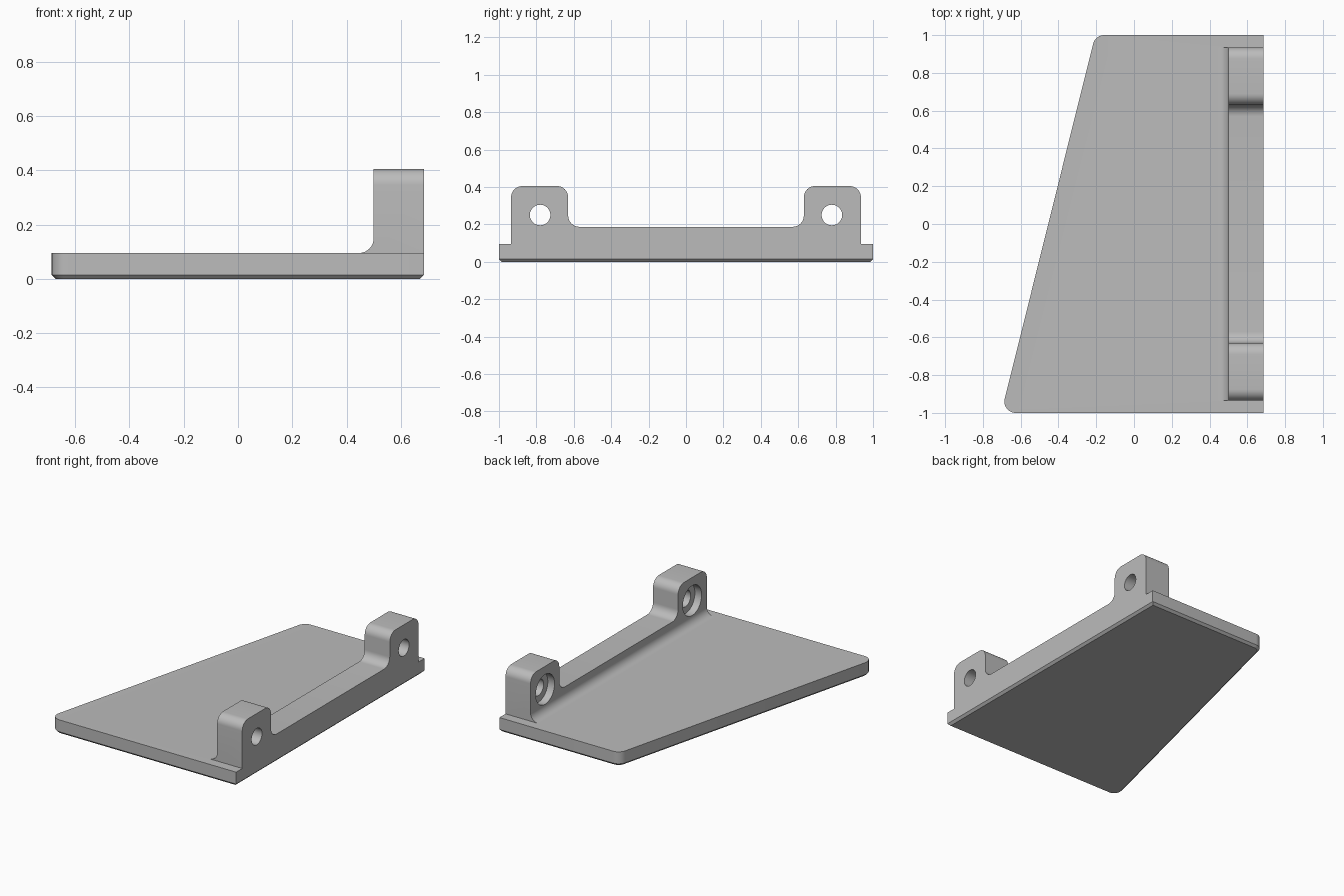
import bpy, bmesh, math
from mathutils import Vector

cube = bpy.data.objects.get("Cube")
if cube:
    bpy.data.objects.remove(cube)

grey = bpy.data.materials.new("plain grey")
grey.use_nodes = True
colour = (0.5, 0.5, 0.5, 1)
grey.diffuse_color = colour
grey.node_tree.nodes["Principled BSDF"].inputs["Base Color"].default_value = colour

RIGHT, HALF_Y = 0.686, 1.0
PLATE_TOP, CHAMFER = 0.095, 0.015
WALL, WALL_Y = 0.5, 0.935          # inner face and half length of the rail
SEAT = 0.05                        # how deep the rail is sunk before joining


def rounded(corners, steps=10):
    """Turn (a, b, radius) corners into an outline with arcs."""
    out = []
    for i, (a, b, r) in enumerate(corners):
        p = Vector((a, b))
        if not r:
            out.append(p)
            continue
        u = (Vector(corners[i - 1][:2]) - p).normalized()
        v = (Vector(corners[(i + 1) % len(corners)][:2]) - p).normalized()
        half = u.angle(v) / 2
        centre = p + (u + v).normalized() * r / math.sin(half)
        start = p + u * r / math.tan(half) - centre
        end = p + v * r / math.tan(half) - centre
        turn = start.angle(end)
        for k in range(steps + 1):
            t = k / steps
            out.append(centre + (start * math.sin((1 - t) * turn)
                                 + end * math.sin(t * turn)) / math.sin(turn))
    return out


def prism(name, outline, place, low, high, chamfer=0):
    """Extrude an outline; place(a, b, depth) gives the 3D point."""
    bm = bmesh.new()
    rings = [[bm.verts.new(place(p.x, p.y, d)) for p in outline] for d in (low, high)]
    bottom = bm.faces.new(rings[0])
    bm.faces.new(rings[1])
    n = len(outline)
    for i in range(n):
        j = (i + 1) % n
        bm.faces.new((rings[0][i], rings[0][j], rings[1][j], rings[1][i]))
    bmesh.ops.recalc_face_normals(bm, faces=bm.faces)
    if chamfer:
        bmesh.ops.bevel(bm, geom=list(bottom.edges), offset=chamfer,
                        segments=1, affect='EDGES')
    bmesh.ops.remove_doubles(bm, verts=bm.verts, dist=1e-5)
    mesh = bpy.data.meshes.new(name)
    bm.to_mesh(mesh)
    bm.free()
    mesh.materials.append(grey)
    obj = bpy.data.objects.new(name, mesh)
    bpy.context.collection.objects.link(obj)
    return obj


def combine(target, tool, operation):
    bpy.context.view_layer.objects.active = target
    mod = target.modifiers.new(operation.title(), 'BOOLEAN')
    mod.operation, mod.solver, mod.object = operation, 'EXACT', tool
    bpy.ops.object.modifier_apply(modifier=mod.name)
    bpy.data.objects.remove(tool)


def along_x(a, b, d):
    return (d, a, b)


def along_y(a, b, d):
    return (a, d, b)


def along_z(a, b, d):
    return (a, b, d)


# Tapered base plate, chamfered underneath
plate = prism("mounting_bracket", rounded([
    (RIGHT, -HALF_Y, 0), (RIGHT, HALF_Y, 0),
    (-0.205, HALF_Y, 0.06), (-0.703, -HALF_Y, 0.06)]),
    along_z, 0, PLATE_TOP, CHAMFER)

# Rail with a rounded lug at each end
half = [(WALL_Y, SEAT, 0), (WALL_Y, 0.405, 0.06), (0.63, 0.405, 0.06), (0.63, 0.187, 0.06)]
profile = half + [(-y, z, r) for y, z, r in reversed(half)]
rail = prism("rail", rounded(profile), along_x, WALL, RIGHT)

# Concave fillet where the rail meets the plate
R = 0.055
fillet = prism("fillet", rounded([
    (WALL - R, SEAT, 0), (WALL - R, PLATE_TOP, 0), (WALL, PLATE_TOP, R),
    (WALL, PLATE_TOP + R, 0), (WALL + R, PLATE_TOP + R, 0), (WALL + R, SEAT, 0)]),
    along_y, -WALL_Y, WALL_Y)
combine(rail, fillet, 'UNION')
combine(plate, rail, 'UNION')

# Counterbored screw holes through the lugs
for y in (-0.78, 0.78):
    for radius, low, high in ((0.055, WALL - 0.1, RIGHT + 0.1), (0.1, WALL - 0.1, WALL + 0.05)):
        circle = [Vector((y + radius * math.cos(k * math.tau / 40),
                          0.25 + radius * math.sin(k * math.tau / 40))) for k in range(40)]
        combine(plate, prism("hole_cutter", circle, along_x, low, high), 'DIFFERENCE')

bpy.ops.object.select_all(action='DESELECT')
plate.select_set(True)
bpy.context.view_layer.objects.active = plate
bpy.ops.object.shade_smooth_by_angle(angle=math.radians(30))
